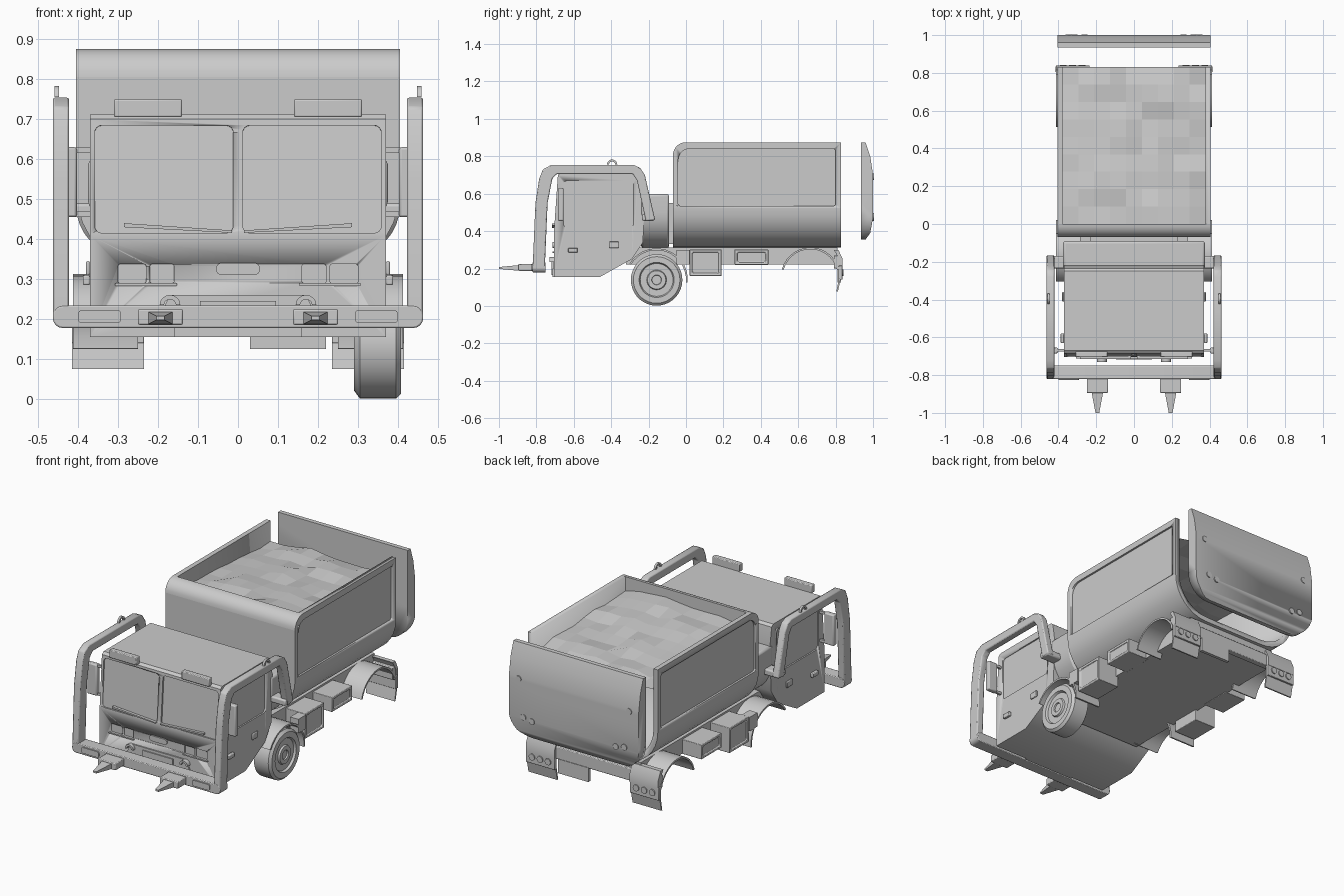
import bpy, bmesh, math, random
from mathutils import Matrix

if "Cube" in bpy.data.objects:
    bpy.data.objects.remove(bpy.data.objects["Cube"])

grey = bpy.data.materials.new("light_grey")
grey.use_nodes = True
grey.diffuse_color = (0.6, 0.6, 0.6, 1)
grey.node_tree.nodes["Principled BSDF"].inputs["Base Color"].default_value = (0.6, 0.6, 0.6, 1)
SIDES = ((1, "left"), (-1, "right"))


def finish(bm, name, bevel=0, smooth=True):
    bmesh.ops.recalc_face_normals(bm, faces=bm.faces)
    me = bpy.data.meshes.new(name)
    bm.to_mesh(me)
    bm.free()
    me.materials.append(grey)
    ob = bpy.data.objects.new(name, me)
    bpy.context.collection.objects.link(ob)
    if bevel:
        m = ob.modifiers.new("bevel", "BEVEL")
        m.width, m.segments, m.limit_method = bevel, 2, "ANGLE"
    activate(ob)
    if smooth:
        bpy.ops.object.shade_smooth_by_angle(angle=math.radians(35))
    return ob


def activate(ob):
    bpy.ops.object.select_all(action="DESELECT")
    ob.select_set(True)
    bpy.context.view_layer.objects.active = ob


def prism(name, pts, a, b, axis="x", bevel=0):
    """Extrude a (y, z) outline along x, or an (x, z) outline along y."""
    bm = bmesh.new()
    place = (lambda p: (a, p[0], p[1])) if axis == "x" else (lambda p: (p[0], a, p[1]))
    face = bm.faces.new([bm.verts.new(place(p)) for p in pts])
    new = bmesh.ops.extrude_face_region(bm, geom=[face])["geom"]
    step = (b - a, 0, 0) if axis == "x" else (0, b - a, 0)
    bmesh.ops.translate(bm, vec=step, verts=[v for v in new if isinstance(v, bmesh.types.BMVert)])
    return finish(bm, name, bevel)


def box(name, x, y, z, bevel=0):
    return prism(name, [(y[0], z[0]), (y[1], z[0]), (y[1], z[1]), (y[0], z[1])], x[0], x[1], "x", bevel)


def arc(cx, cz, r, start, end, n=8):
    angles = [math.radians(start + (end - start) * i / n) for i in range(n + 1)]
    return [(cx + r * math.cos(t), cz + r * math.sin(t)) for t in angles]


def rounded(a0, a1, b0, b1, r):
    return (arc(a0 + r, b0 + r, r, 180, 270, 4) + arc(a1 - r, b0 + r, r, 270, 360, 4)
            + arc(a1 - r, b1 - r, r, 0, 90, 4) + arc(a0 + r, b1 - r, r, 90, 180, 4))


def u_shape(w, bottom, top, r):
    return ([(-w, top)] + arc(r - w, bottom + r, r, 180, 270)
            + arc(w - r, bottom + r, r, 270, 360) + [(w, top)])


def combine(ob, other, operation="DIFFERENCE"):
    m = ob.modifiers.new("cut", "BOOLEAN")
    m.object, m.operation, m.solver = other, operation, "EXACT"
    activate(ob)
    bpy.ops.object.modifier_apply(modifier="cut")
    bpy.data.objects.remove(other)


def span(s, a, b):
    return tuple(sorted((s * a, s * b)))


# Cab with recessed windscreens and door windows
cab = prism("cab", [(-.705, .155), (-.46, .155), (-.29, .25), (-.23, .34), (-.22, .60), (-.235, .70),
                    (-.25, .712), (-.67, .712), (-.685, .70), (-.705, .41)], -.37, .37)
for s, side in SIDES:
    glass = prism("glass_cutter", rounded(*span(s, .012, .358), -.135, .135, .018), -.05, .009, "y")
    glass.rotation_euler.x = -math.atan(.02 / .29)
    glass.location = (0, -.695, .55)
    combine(cab, glass)
    combine(cab, prism("door_cutter", rounded(-.655, -.28, .42, .67, .02), s * .362, s * .40))
    for i, (a, b) in enumerate(((.16, .22), (.23, .30))):
        combine(cab, prism("lamp_cutter", rounded(*span(s, a, b), .29, .338, .006), -.75, -.698, "y"))

# Front details
prism("front_oval_plate", rounded(-.055, .055, .31, .341, .015), -.713, -.70, "y")
prism("lower_grille", [(-.20, .20), (.20, .20), (.17, .26), (-.17, .26)], -.712, -.70, "y")
box("number_plate", (-.095, .095), (-.718, -.70), (.165, .245))
prism("lower_skirt", [(-.16, .155), (.16, .155), (.16, .20), (-.16, .20)], -.715, -.70, "y")
for s, side in SIDES:
    prism(side + "_headlight_frame", rounded(*span(s, .152, .308), .283, .29, .003), -.713, -.70, "y")
    prism(side + "_wiper", [(s * .015, .416), (s * .015, .422), (s * .285, .440), (s * .285, .430)],
          -.716, -.70, "y")
    visor = box(side + "_roof_lamp", span(s, .14, .31), (-.705, -.675), (.705, .75), .004)
    box(side + "_front_handle", span(s, .37, .388), (-.63, -.58), (.285, .31), .004)
    box(side + "_rear_handle", span(s, .37, .38), (-.41, -.36), (.31, .345), .004)
    # Mirror on two arms
    box(side + "_mirror", span(s, .403, .463), (-.685, -.655), (.455, .63), .006)
    for i, z in enumerate((.455, .615)):
        box(f"{side}_mirror_arm_{i}", span(s, .365, .41), (-.675, -.663), (z, z + .014))

# Guard frame: bumper, bent side bars, tow spikes
prism("bumper", rounded(-.463, .463, .178, .234, .025), -.82, -.75, "y", .004)
outer = [(-.82, .20), (-.805, .55), (-.785, .68), (-.765, .73), (-.72, .754), (-.28, .754),
         (-.245, .738), (-.22, .70), (-.165, .46)]
inner = [(-.215, .455), (-.262, .67), (-.285, .706), (-.69, .706), (-.715, .68), (-.74, .55), (-.755, .20)]
for s, side in SIDES:
    prism(side + "_guard_bar", outer + inner, s * .422, s * .463, "x", .006)
    box(side + "_guard_mount", span(s, .35, .46), (-.235, -.17), (.455, .49), .008)
    prism(side + "_lifting_ring", arc(-.395, .755, .028, 0, 180) + arc(-.395, .755, .017, 180, 0),
          s * .447, s * .459)
    prism(side + "_bumper_lamp", rounded(*span(s, .292, .40), .19, .223, .01), -.826, -.81, "y")
    box(side + "_tow_block", span(s, .138, .25), (-.895, -.815), (.186, .225), .004)
    bm = bmesh.new()
    bmesh.ops.create_cone(bm, cap_ends=True, segments=4, radius1=.042, radius2=.014, depth=.105,
                          matrix=Matrix.Translation((s * .194, -.9475, .203)) @ Matrix.Diagonal((1, 1, .5, 1))
                          @ Matrix.Rotation(math.pi / 2, 4, "X") @ Matrix.Rotation(math.pi / 4, 4, "Z"))
    finish(bm, side + "_tow_spike", 0, False)
    # Tow eyes above the bumper
    prism(side + "_tow_eye", arc(s * .17, .235, .026, 0, 180) + arc(s * .17, .235, .015, 180, 0),
          -.73, -.70, "y")

# Rounded block behind the cab
prism("engine_block", u_shape(.375, .31, .598, .19), -.24, -.09, "y", .012)
box("bed_pivot", (-.23, .23), (-.10, -.06), (.33, .55))

# Dump bed: rounded front edge, hollow, recessed side panels
bed = prism("dump_bed", u_shape(.405, .312, .875, .21), -.07, .83, "y")
bm = bmesh.new()
bm.from_mesh(bed.data)
edge = [e for e in bm.edges if all(v.co.y < -.06 and v.co.z > .87 for v in e.verts)]
bmesh.ops.bevel(bm, geom=edge, offset=.07, segments=7, profile=.5, affect="EDGES")
bm.to_mesh(bed.data)
bm.free()
combine(bed, prism("bed_cutter", u_shape(.378, .34, .95, .19), 0, .9, "y"))
for s, side in SIDES:
    panel = rounded(-.042, .80, .535, .84, .012)[:-5] + arc(.018, .78, .06, 90, 180, 6)
    combine(bed, prism("panel_cutter", panel, s * .394, s * .45))

# Lumpy load
random.seed(4)
bm = bmesh.new()
bmesh.ops.create_grid(bm, x_segments=9, y_segments=9, size=1)
for v in bm.verts:
    v.co = (v.co.x * .379, .415 + v.co.y * .415, 0)
    v.co.z = .80 - .05 * v.co.y + .02 * math.cos(4 * v.co.x) + random.uniform(-.012, .012)
load = finish(bm, "load", 0, False)
load.data.shade_flat()

# Tailgate standing off the bed, with bolts
gate = prism("tailgate", [(.935, .875), (.96, .875), (.985, .80), (1, .70), (1, .47), (.985, .39),
                          (.96, .355), (.935, .355)], -.405, .405)
combine(gate, prism("gate_cutter", u_shape(.405, .355, .88, .13), .9, 1.1, "y"), "INTERSECT")
for s, side in SIDES:
    for i, (x, z) in enumerate(((.345, .69), (.315, .48), (.262, .47))):
        prism(f"{side}_gate_bolt_{i}", arc(s * x, z, .017, 0, 337.5, 15), .99, 1.0, "y").location.y = .004

# Chassis and rear beam
box("chassis", (-.285, .285), (-.32, .81), (.222, .312))
box("rear_beam", (-.41, .41), (.79, .825), (.20, .27), .004)
box("rear_plate", (.03, .22), (.81, .828), (.125, .205))

for s, side in SIDES:
    # Side boxes with recessed fronts
    for n, y0, y1, z0 in (("tank", .02, .19, .16), ("locker", .26, .44, .22)):
        b = box(f"{side}_{n}", span(s, .27, .405), (y0, y1), (z0, .302), .008)
        combine(b, prism("box_cutter", rounded(y0 + .014, y1 - .014, z0 + .014, .288, .01), s * .399, s * .45))
    # Arched mudguards
    for n, y, z, r, a0, a1 in (("front", -.158, .14, .168, -5, 150), ("rear", .665, .155, .158, 15, 165)):
        prism(f"{side}_{n}_mudguard", arc(y, z, r, a0, a1, 14) + arc(y, z, r - .01, a1, a0, 14),
              s * .25, s * .412)
    # Tail lamps and mud flaps
    prism(side + "_flap_bracket", [(.79, .30), (.815, .30), (.838, .25), (.838, .20), (.82, .20), (.82, .25)],
          s * .235, s * .412)
    box(side + "_tail_panel", span(s, .235, .415), (.815, .836), (.14, .215), .003)
    for i in range(3):
        prism(f"{side}_tail_lamp_{i}", arc(s * (.275 + .05 * i), .178, .018, 0, 337.5, 15), .83, .842, "y")
    prism(side + "_mud_flap", [(.818, .15), (.828, .15), (.812, .076), (.804, .076)], s * .235, s * .415)
    box(side + "_step", span(s, .36, .412), (-.05, .02), (.222, .30))

# Single front wheel, turned from one profile
prof = [(.29, 0), (.29, .115), (.305, .135), (.395, .135), (.408, .122), (.408, .092), (.396, .086),
        (.396, .052), (.406, .048), (.406, .026), (.398, .024), (.398, 0)]
bm = bmesh.new()
vs = [bm.verts.new((x, -.157, .139 + r * 1.02)) for x, r in prof]
es = [bm.edges.new(p) for p in zip(vs, vs[1:])]
bmesh.ops.spin(bm, geom=vs + es, cent=(0, -.157, .139), axis=(1, 0, 0), angle=math.tau, steps=36)
bmesh.ops.remove_doubles(bm, verts=bm.verts, dist=.0005)
finish(bm, "left_front_wheel")
